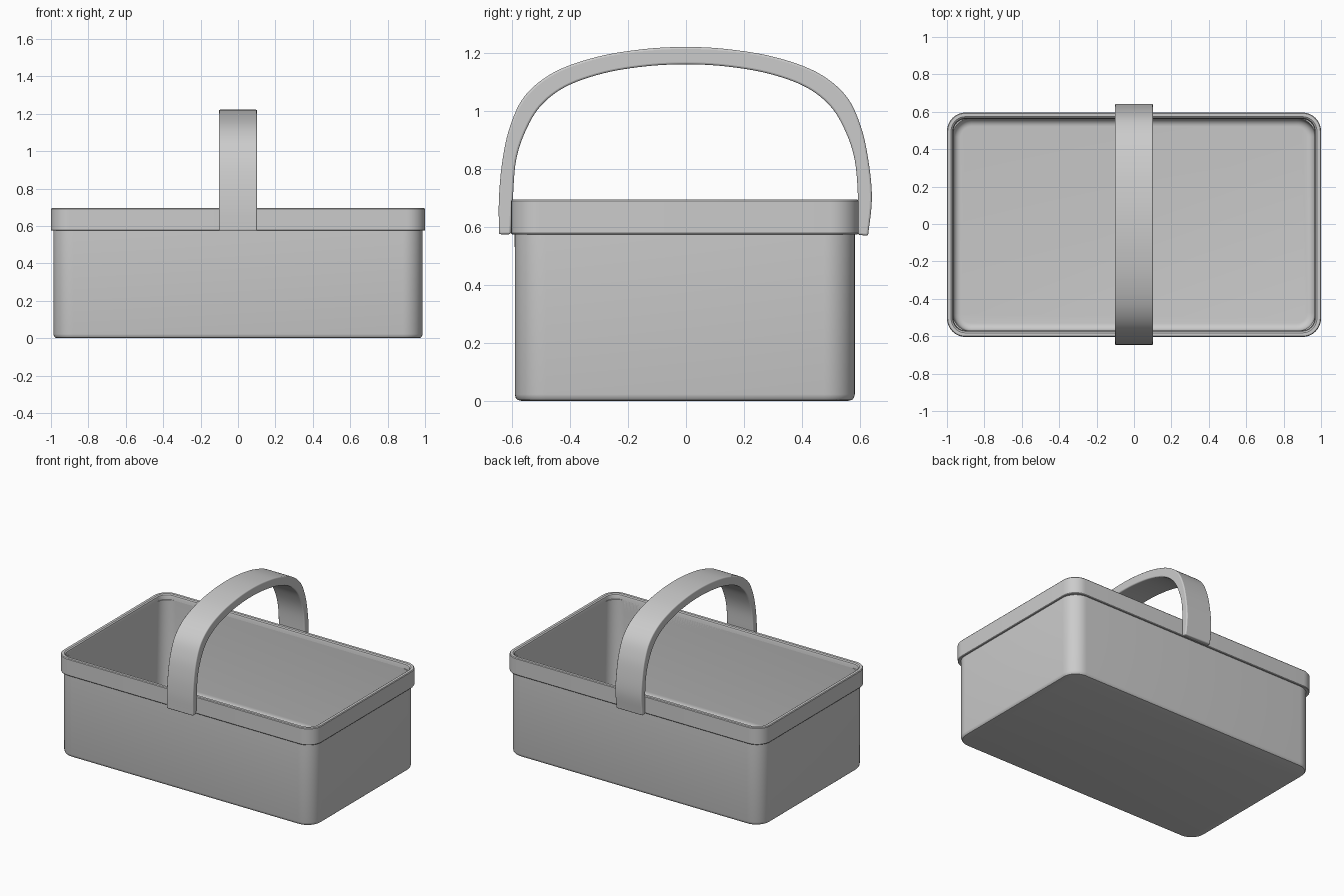
import bpy, bmesh, math
from mathutils import Vector

if "Cube" in bpy.data.objects:
    bpy.data.objects.remove(bpy.data.objects["Cube"])

CY = -0.004  # slight offset of the tub along y


def finish(bm, name, angle=35):
    bmesh.ops.recalc_face_normals(bm, faces=bm.faces)
    me = bpy.data.meshes.new(name)
    bm.to_mesh(me)
    bm.free()
    ob = bpy.data.objects.new(name, me)
    bpy.context.collection.objects.link(ob)
    bpy.ops.object.select_all(action='DESELECT')
    ob.select_set(True)
    bpy.context.view_layer.objects.active = ob
    bpy.ops.object.shade_smooth_by_angle(angle=math.radians(angle))
    return ob


def ring(bm, hx, hy, r, z, n=10):
    """Rounded rectangle of vertices."""
    vs = []
    for k, (sx, sy) in enumerate([(1, 1), (-1, 1), (-1, -1), (1, -1)]):
        for i in range(n + 1):
            a = math.pi / 2 * (k + i / n)
            vs.append(bm.verts.new((sx * (hx - r) + r * math.cos(a),
                                    CY + sy * (hy - r) + r * math.sin(a), z)))
    return vs


def loft(name, profile, closed):
    """Stack rounded rectangles given as (half x, half y, radius, z)."""
    bm = bmesh.new()
    rings = [ring(bm, *p) for p in profile]
    pairs = list(zip(rings, rings[1:]))
    if closed:
        pairs.append((rings[-1], rings[0]))
    for a, b in pairs:
        for i in range(len(a)):
            j = (i + 1) % len(a)
            bm.faces.new((a[i], a[j], b[j], b[i]))
    if not closed:
        bm.faces.new(rings[0])
        bm.faces.new(rings[-1])
    return finish(bm, name)


def inset(d, z, r=0.10):
    return (1.0 - d, 0.6 - d, max(r - d, 0.02), z)


# Tub: outside wall, lip and inside wall in one shell
tub = [inset(0.035, 0.0, 0.12), inset(0.022, 0.003, 0.12), inset(0.016, 0.010, 0.12),
       inset(0.013, 0.022, 0.12), inset(0.0125, 0.56, 0.12),
       inset(0.0125, 0.66, 0.12), inset(0.034, 0.66, 0.12)]
for i in range(7):  # rounded inside floor edge
    a = math.pi / 2 * i / 6
    tub.append(inset(0.034 + 0.04 * (1 - math.cos(a)), 0.07 - 0.04 * math.sin(a), 0.13))
loft("tub", tub, False)

# Rim band around the top
loft("rim", [inset(0.003, 0.575), inset(0, 0.579), inset(0, 0.690), inset(0.004, 0.695),
             inset(0.022, 0.695), inset(0.030, 0.689), inset(0.034, 0.675),
             inset(0.034, 0.575)], True)

# Handle: paired outer and inner side-profile points of the left half
half = [((-0.646, 0.70), (-0.598, 0.70)), ((-0.634, 0.83), (-0.587, 0.83)),
        ((-0.607, 0.95), (-0.555, 0.93)), ((-0.555, 1.055), (-0.502, 1.018)),
        ((-0.455, 1.135), (-0.415, 1.085)), ((-0.31, 1.187), (-0.285, 1.131)),
        ((-0.15, 1.214), (-0.14, 1.155))]
flip = lambda p: (-p[0] - 0.004, p[1])
pairs = [((-0.646, 0.575), (-0.605, 0.575))] + half + [((0, 1.222), (0, 1.162))]
pairs += [(flip(o), flip(i)) for o, i in reversed(half)] + [((0.629, 0.57), (0.594, 0.573))]


def smooth(pts, steps=6):
    """Catmull-Rom curve through the points."""
    p = [Vector(q) for q in pts]
    p = [2 * p[0] - p[1]] + p + [2 * p[-1] - p[-2]]
    out = []
    for a, b, c, d in zip(p, p[1:], p[2:], p[3:]):
        for s in range(steps):
            t = s / steps
            out.append(0.5 * (2 * b + (c - a) * t + (2 * a - 5 * b + 4 * c - d) * t * t
                              + (3 * b - a - 3 * c + d) * t ** 3))
    return out + [p[-2]]


bm = bmesh.new()
W = 0.102
prev = None
for o, i in zip(smooth([p[0] for p in pairs]), smooth([p[1] for p in pairs])):
    sec = [bm.verts.new((x, q.x, q.y)) for x, q in ((-W, o), (W, o), (W, i), (-W, i))]
    if prev:
        for k in range(4):
            bm.faces.new((prev[k], prev[(k + 1) % 4], sec[(k + 1) % 4], sec[k]))
    else:
        bm.faces.new(sec)
    prev = sec
bm.faces.new(prev)
handle = finish(bm, "handle", 40)
bev = handle.modifiers.new("soft_edges", 'BEVEL')
bev.width = 0.007
bev.segments = 3
bev.limit_method = 'ANGLE'
bev.angle_limit = math.radians(50)
